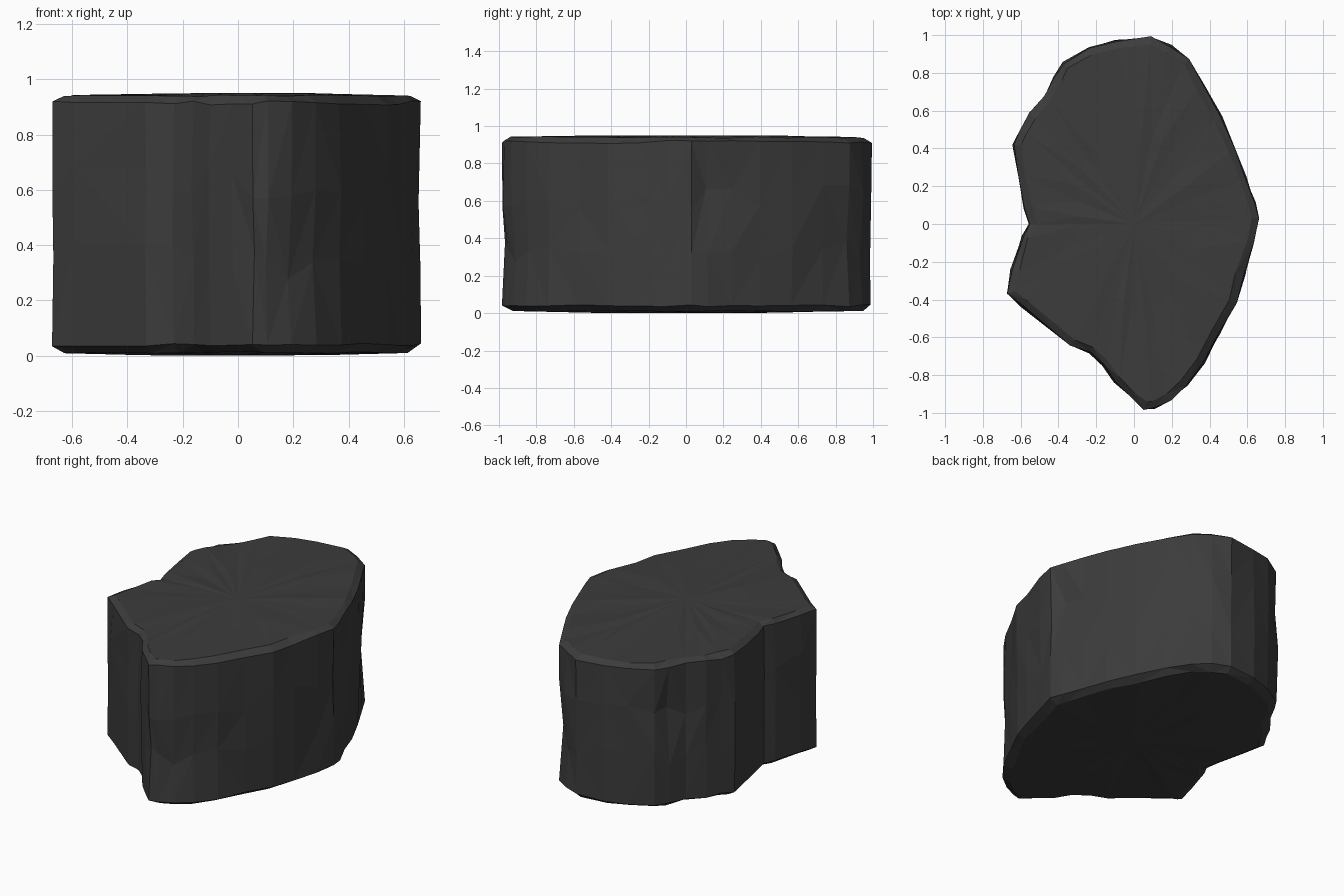
import bpy, bmesh, math, random
from mathutils import Vector

random.seed(4)
cube = bpy.data.objects.get("Cube")
if cube:
    bpy.data.objects.remove(cube, do_unlink=True)

# Plan outline of the rock, counterclockwise from the front tip
OUTLINE = [Vector(p) for p in (
    (.05, -.99), (.11, -.98), (.2, -.94), (.29, -.86), (.38, -.74), (.46, -.58),
    (.55, -.42), (.59, -.27), (.64, -.1), (.67, .03), (.65, .12), (.6, .25),
    (.55, .4), (.47, .57), (.38, .74), (.3, .88), (.2, .95), (.09, 1),
    (-.1, .98), (-.24, .94), (-.38, .86), (-.43, .78), (-.48, .68), (-.56, .59),
    (-.61, .5), (-.65, .42), (-.62, .25), (-.59, .08), (-.56, 0), (-.6, -.06),
    (-.66, -.24), (-.68, -.37), (-.6, -.44), (-.34, -.65), (-.24, -.69),
    (-.17, -.75), (-.11, -.84), (-.03, -.92))]
COUNT = len(OUTLINE)

# Small chips knocked out of the sides: position, radius, depth
CHIPS = [(Vector((.2, -.94, .36)), .2, .04),
         (Vector((.65, .12, .62)), .2, .03),
         (Vector((.3, .88, .36)), .2, .03),
         (Vector((-.43, .78, .62)), .2, .03)]


def outward(i):
    along = (OUTLINE[(i + 1) % COUNT] - OUTLINE[i - 1]).normalized()
    return Vector((along.y, -along.x))


def wall_ring(bm, z, inset, rough, wobble):
    ring = []
    for i, p in enumerate(OUTLINE):
        depth = inset + random.uniform(0, rough)
        spot = Vector((p.x, p.y, z))
        for centre, radius, cut in CHIPS:
            depth += cut * max(0, 1 - (spot - centre).length / radius)
        q = p - outward(i) * depth
        ring.append(bm.verts.new((q.x, q.y, z + random.uniform(-wobble, wobble))))
    return ring


def cap_ring(bm, z, scale, wobble):
    return [bm.verts.new((p.x * scale, p.y * scale, z + random.uniform(-wobble, wobble)))
            for p in OUTLINE]


def bridge(bm, low, high):
    for i in range(COUNT):
        j = (i + 1) % COUNT
        a, b, c, d = low[i], low[j], high[j], high[i]
        if random.random() < .5:
            bm.faces.new((a, b, c))
            bm.faces.new((a, c, d))
        else:
            bm.faces.new((a, b, d))
            bm.faces.new((b, c, d))


# Rings from the underside, up the wall, over the worn rim to the top
bm = bmesh.new()
rings = [cap_ring(bm, .004, .5, .003),
         wall_ring(bm, .012, .05, .015, .004),
         wall_ring(bm, .04, .005, .01, .006),
         wall_ring(bm, .34, 0, .018, .07),
         wall_ring(bm, .62, 0, .014, .07),
         wall_ring(bm, .915, .005, .012, .008),
         wall_ring(bm, .94, .04, .015, .004),
         cap_ring(bm, .945, .5, .005)]
for low, high in zip(rings, rings[1:]):
    bridge(bm, low, high)

# Close the underside and the top
bottom = bm.verts.new((0, 0, 0))
top = bm.verts.new((0, 0, .95))
for i in range(COUNT):
    j = (i + 1) % COUNT
    bm.faces.new((rings[0][j], rings[0][i], bottom))
    bm.faces.new((rings[-1][i], rings[-1][j], top))
bmesh.ops.recalc_face_normals(bm, faces=bm.faces)

mesh = bpy.data.meshes.new("rock_block")
bm.to_mesh(mesh)
bm.free()
rock = bpy.data.objects.new("rock_block", mesh)
bpy.context.collection.objects.link(rock)

# Charcoal stone
stone = bpy.data.materials.new("charcoal_stone")
stone.use_nodes = True
colour = (.045, .045, .045, 1)
stone.diffuse_color = colour
stone.node_tree.nodes["Principled BSDF"].inputs["Base Color"].default_value = colour
mesh.materials.append(stone)
